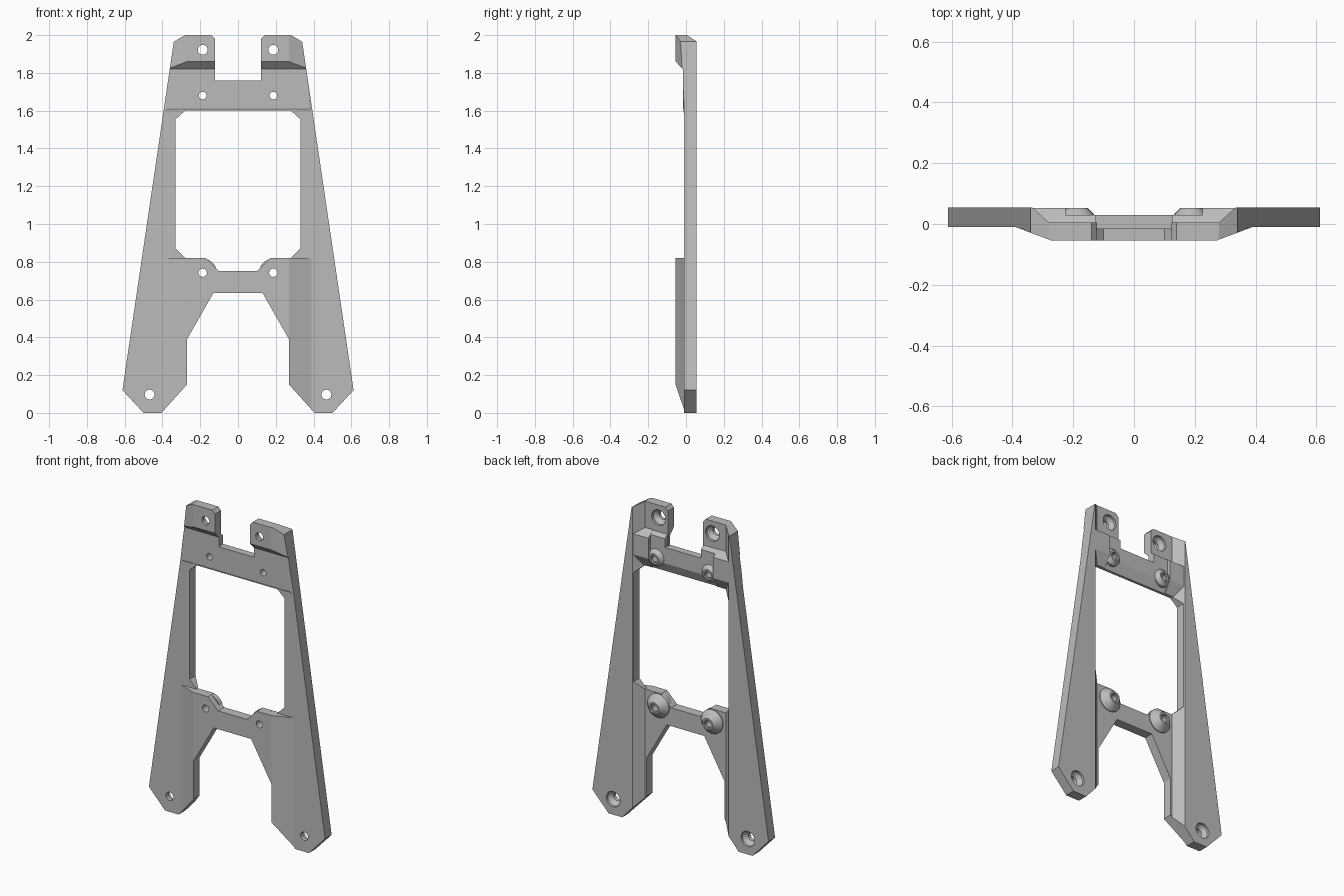
import bpy, bmesh, math
from mathutils import Vector

if "Cube" in bpy.data.objects:
    bpy.data.objects.remove(bpy.data.objects["Cube"])

grey = bpy.data.materials.new("mid_grey")
grey.diffuse_color = (0.5, 0.5, 0.5, 1)
grey.use_nodes = True
grey.node_tree.nodes["Principled BSDF"].inputs["Base Color"].default_value = grey.diffuse_color


def finish(bm, name):
    bmesh.ops.recalc_face_normals(bm, faces=bm.faces)
    me = bpy.data.meshes.new(name)
    bm.to_mesh(me)
    bm.free()
    ob = bpy.data.objects.new(name, me)
    bpy.context.collection.objects.link(ob)
    me.materials.append(grey)
    return ob


def prism(name, pts, axis, a, b):
    """Extrude a 2D polygon along x (pts = y,z), y (pts = x,z) or z (pts = x,y)."""
    bm = bmesh.new()
    put = {"x": lambda p: (a, p[0], p[1]), "y": lambda p: (p[0], a, p[1]),
           "z": lambda p: (p[0], p[1], a)}[axis]
    face = bm.faces.new([bm.verts.new(put(p)) for p in pts])
    ext = bmesh.ops.extrude_face_region(bm, geom=[face])
    d = Vector([(b - a) * (axis == k) for k in "xyz"])
    bmesh.ops.translate(bm, verts=[v for v in ext["geom"] if isinstance(v, bmesh.types.BMVert)], vec=d)
    return finish(bm, name)


def lathe(name, x, z, prof, n=32):
    """Solid of rings (y, radius) around an axis parallel to y."""
    bm = bmesh.new()
    rings = [[bm.verts.new((x + r * math.cos(2 * math.pi * i / n), y, z + r * math.sin(2 * math.pi * i / n)))
              for i in range(n)] for y, r in prof]
    for p, q in zip(rings, rings[1:]):
        for i in range(n):
            bm.faces.new((p[i], p[(i + 1) % n], q[(i + 1) % n], q[i]))
    bm.faces.new(rings[0])
    bm.faces.new(rings[-1])
    return finish(bm, name)


def combine(target, tool, op):
    mod = target.modifiers.new(op, "BOOLEAN")
    mod.operation, mod.solver, mod.object = op, "EXACT", tool
    bpy.context.view_layer.objects.active = target
    bpy.ops.object.modifier_apply(modifier=mod.name)
    bpy.data.objects.remove(tool)


def mirrored(half):
    return half + [(-x, z) for x, z in reversed(half)]


# bent plate: raised rails at the sides, middle stepped forward
frame = prism("bracket_frame", mirrored([(0.27, -0.055), (0.39, -0.01), (0.8, -0.01), (0.8, 0.055),
                                         (0.335, 0.055), (0.28, 0.005)]), "z", -0.1, 2.1)

# front silhouette
outline = prism("outline", mirrored([(0.13, 0.635), (0.27, 0.39), (0.27, 0.15), (0.405, 0), (0.5, 0),
                                     (0.612, 0.12), (0.34, 1.965), (0.28, 2.0), (0.14, 2.0),
                                     (0.122, 1.98), (0.122, 1.76)]), "y", -0.3, 0.3)
combine(frame, outline, "INTERSECT")

# front relief: flush rails, shallow upper band, sloped underside of the tabs
relief = prism("front_relief", [(-0.2, 0.82), (-0.01, 0.82), (-0.01, 1.6), (-0.016, 1.612), (-0.016, 1.82),
                                (-0.055, 1.86), (-0.2, 1.86)], "x", -1, 1)
combine(frame, relief, "DIFFERENCE")

# upper crossbar and the stepped blocks behind the tabs
combine(frame, prism("upper_crossbar", [(-0.012, 1.59), (0.0, 1.59), (0.03, 1.66), (0.03, 1.76), (-0.012, 1.76)],
                     "x", -0.31, 0.31), "UNION")
for s in (-1, 1):
    combine(frame, prism("ledge", [(-0.005, 1.62), (0.03, 1.67), (0.03, 1.815), (-0.005, 1.84)],
                         "x", s * 0.125, s * 0.31), "UNION")
    combine(frame, prism("block", [(0.0, 1.6), (0.01, 1.6), (0.052, 1.67), (0.052, 1.8), (0.0, 1.838)],
                         "x", s * 0.225, s * 0.332), "UNION")

# central opening
window = prism("window", mirrored([(0.1, 0.75), (0.17, 0.82), (0.28, 0.8201), (0.33, 0.87),
                                   (0.33, 1.555), (0.28, 1.6)]), "y", -0.3, 0.3)
combine(frame, window, "DIFFERENCE")

for s in (-1, 1):
    # conical screw bosses on the back
    combine(frame, lathe("lower_boss", s * 0.187, 0.742, [(-0.02, 0.075), (0.01, 0.075), (0.052, 0.036)]), "UNION")
    combine(frame, lathe("upper_boss", s * 0.187, 1.68, [(0.0, 0.055), (0.03, 0.055), (0.053, 0.033)]), "UNION")
    # boss holes with a small counterbore
    for z, r in ((0.742, 0.023), (1.68, 0.021)):
        combine(frame, lathe("boss_hole", s * 0.187, z, [(-0.2, r * 0.95), (0.04, r * 0.95), (0.0401, r * 1.1),
                                                         (0.2, r * 1.1)]), "DIFFERENCE")
    # countersunk holes in the feet and tabs
    for x, z, back in ((0.468, 0.097, 0.055), (0.187, 1.922, 0.005)):
        combine(frame, lathe("sunk_hole", s * x, z, [(-0.2, 0.026), (back - 0.04, 0.026), (back - 0.015, 0.048),
                                                     (0.2, 0.048)]), "DIFFERENCE")

bpy.ops.object.select_all(action="DESELECT")
frame.select_set(True)
bpy.context.view_layer.objects.active = frame
bpy.ops.object.shade_smooth_by_angle(angle=math.radians(20))
